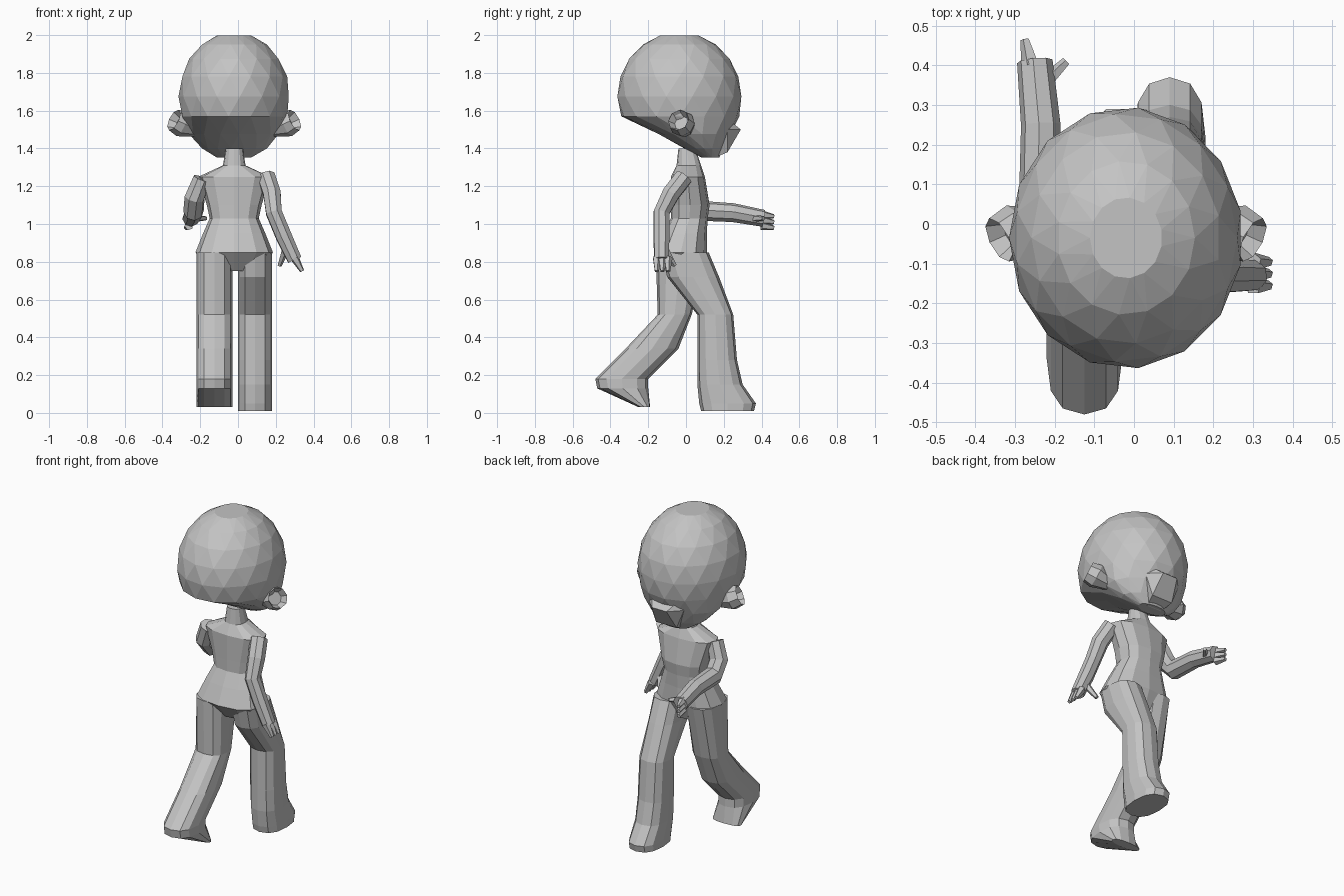
import bpy, bmesh
from math import cos, sin, pi, copysign
from mathutils import Vector

cube = bpy.data.objects.get("Cube")
if cube:
    bpy.data.objects.remove(cube)

clay = bpy.data.materials.new("clay_grey")
clay.use_nodes = True
grey = (.55, .55, .55, 1)
clay.diffuse_color = grey
clay.node_tree.nodes["Principled BSDF"].inputs["Base Color"].default_value = grey
middle = -.02  # symmetry plane of the body


def add_object(name, bm):
    """Turn a finished bmesh into a flat-shaded grey object."""
    bmesh.ops.recalc_face_normals(bm, faces=bm.faces)
    mesh = bpy.data.meshes.new(name)
    bm.to_mesh(mesh)
    bm.free()
    mesh.materials.append(clay)
    part = bpy.data.objects.new(name, mesh)
    bpy.context.collection.objects.link(part)


def skin(sections, triangles=False):
    """Join a list of closed outlines with faces and cap both ends."""
    bm = bmesh.new()
    loops = [[bm.verts.new(point) for point in outline] for outline in sections]
    for lower, upper in zip(loops, loops[1:]):
        for k in range(len(lower)):
            a, b, c, d = lower[k - 1], lower[k], upper[k], upper[k - 1]
            if triangles:
                bm.faces.new((a, b, d))
                bm.faces.new((b, c, d))
            else:
                bm.faces.new((a, b, c, d))
    bm.faces.new(loops[0])
    bm.faces.new(loops[-1])
    bmesh.ops.recalc_face_normals(bm, faces=bm.faces)
    bm.faces.ensure_lookup_table()
    return bm


def level_outline(z, left, right, back, front, sides=12, power=.8, turn=0):
    """Rounded horizontal outline that fills the given bounds."""
    outline = []
    for k in range(sides):
        angle = 2 * pi * (k + turn) / sides
        u, v = [copysign(abs(f) ** power, f) for f in (cos(angle), sin(angle))]
        x = (left + right + (right - left) * u) / 2
        y = (back + front + (front - back) * v) / 2
        outline.append((x, y, z))
    return outline


def tube(path, sides=8):
    """Round tube through (x, y, z, radius) stations, square to its path."""
    centres = [Vector(station[:3]) for station in path]
    last = len(path) - 1
    sections = []
    heading = centres[1] - centres[0]
    frame = heading.to_track_quat("Z", "Y")
    for i, centre in enumerate(centres):
        ahead = centres[min(i + 1, last)] - centres[max(i - 1, 0)]
        frame = heading.rotation_difference(ahead) @ frame
        heading = ahead
        radius = path[i][3]
        angles = [2 * pi * k / sides for k in range(sides)]
        sections.append([centre + frame @ Vector((radius * cos(a), radius * sin(a), 0))
                         for a in angles])
    return skin(sections)


def hand(side, palm, reach, spread, thumb_tip):
    """Three tapered fingers and a thumb."""
    palm, reach, spread = Vector(palm), Vector(reach), Vector(spread)
    thick, thin = .024, .012
    for i, label in enumerate(("lower", "middle", "upper")):
        root = palm + spread * (i - 1)
        finger = tube([(*root, thick), (*(root + reach), thin)], sides=5)
        add_object(f"{side}_{label}_finger", finger)
    thumb = tube([(*(palm - reach), thick), (*thumb_tip, thin)], sides=5)
    add_object(side + "_thumb", thumb)


# Faceted head: an ellipsoid whose underside sweeps forward to the chin
head = []
for i in range(1, 10):
    latitude = pi * (i / 10 - .5)
    rise, spread = sin(latitude), cos(latitude)
    z = 1.675 + .34 * rise
    sweep = .22 * min(1, max(0, (-rise - .3) * 2.5))
    back = sweep - .035 - .33 * spread
    front = min(sweep - .035 + .33 * spread, z / 2 - .5)
    width = .295 * spread
    head.append(level_outline(z, middle - width, middle + width, back, front,
                              sides=15, power=1, turn=i / 2))
add_object("head", skin(head, triangles=True))

# Jaw with a shelf across the lower face
jaw = bmesh.new()
for x, y, z in ((.13, .12, 1.54), (.12, .22, 1.5), (.05, .29, 1.5),
                (.08, .24, 1.54), (.07, .22, 1.38), (.05, .15, 1.35)):
    for side in (-x, x):
        jaw.verts.new((middle + side, y, z))
bmesh.ops.convex_hull(jaw, input=jaw.verts)
add_object("jaw", jaw)

# Ears flare outward and back, with a hollow pushed into the end
for name, side in (("left_ear", 1), ("right_ear", -1)):
    ear = tube([(middle + side * out, y, z, radius) for out, y, z, radius in
                ((.2, 0, 1.5, .04), (.28, -.02, 1.53, .07), (.32, -.04, 1.55, .06))])
    bmesh.ops.inset_individual(ear, faces=[ear.faces[-1]], thickness=.02, depth=-.04)
    add_object(name, ear)

# Torso with neck, narrow waist and flared hem: height, half width, back, front
torso = ((1.4, .045, -.04, .05), (1.31, .06, -.05, .08), (1.25, .19, -.08, .1),
         (1.1, .145, -.08, .125), (1.03, .13, -.08, .115), (.95, .165, -.12, .11),
         (.85, .205, -.165, .11), (.75, .13, -.08, .07))
add_object("torso", skin([level_outline(z, middle - width, middle + width, back, front)
                          for z, width, back, front in torso]))

# Striding legs with feet: height, back, front
left_leg = ((.85, -.13, .12), (.72, -.1, .175), (.52, .06, .25), (.28, .06, .27),
            (.15, .06, .3), (.05, .07, .37), (.01, .08, .36))
right_leg = ((.85, -.16, .11), (.52, -.15, .03), (.34, -.32, -.04),
             (.18, -.48, -.2), (.13, -.47, -.2), (.03, -.25, -.19))
for name, profile, inner, outer in (("left_leg", left_leg, 0, .18),
                                    ("right_leg", right_leg, -.03, -.22)):
    add_object(name, skin([level_outline(z, inner, outer, back, front)
                           for z, back, front in profile]))

# Left arm hangs back
add_object("left_arm", tube([
    (.15, -.01, 1.25, .05), (.18, -.08, 1.16, .05), (.19, -.13, 1.06, .045),
    (.24, -.13, .94, .045), (.3, -.13, .81, .04)]))
hand("left", palm=(.3, -.125, .82), reach=(.04, 0, -.07),
     spread=(0, .03, 0), thumb_tip=(.22, -.06, .78))

# Right arm bends forward at the elbow
add_object("right_arm", tube([
    (-.19, -.01, 1.24, .05), (-.23, .01, 1.14, .055), (-.235, .07, 1.07, .055),
    (-.235, .25, 1.06, .05), (-.25, .41, 1.03, .045)]))
hand("right", palm=(-.26, .4, 1.02), reach=(-.015, .065, -.01),
     spread=(0, 0, .03), thumb_tip=(-.17, .41, 1.03))
